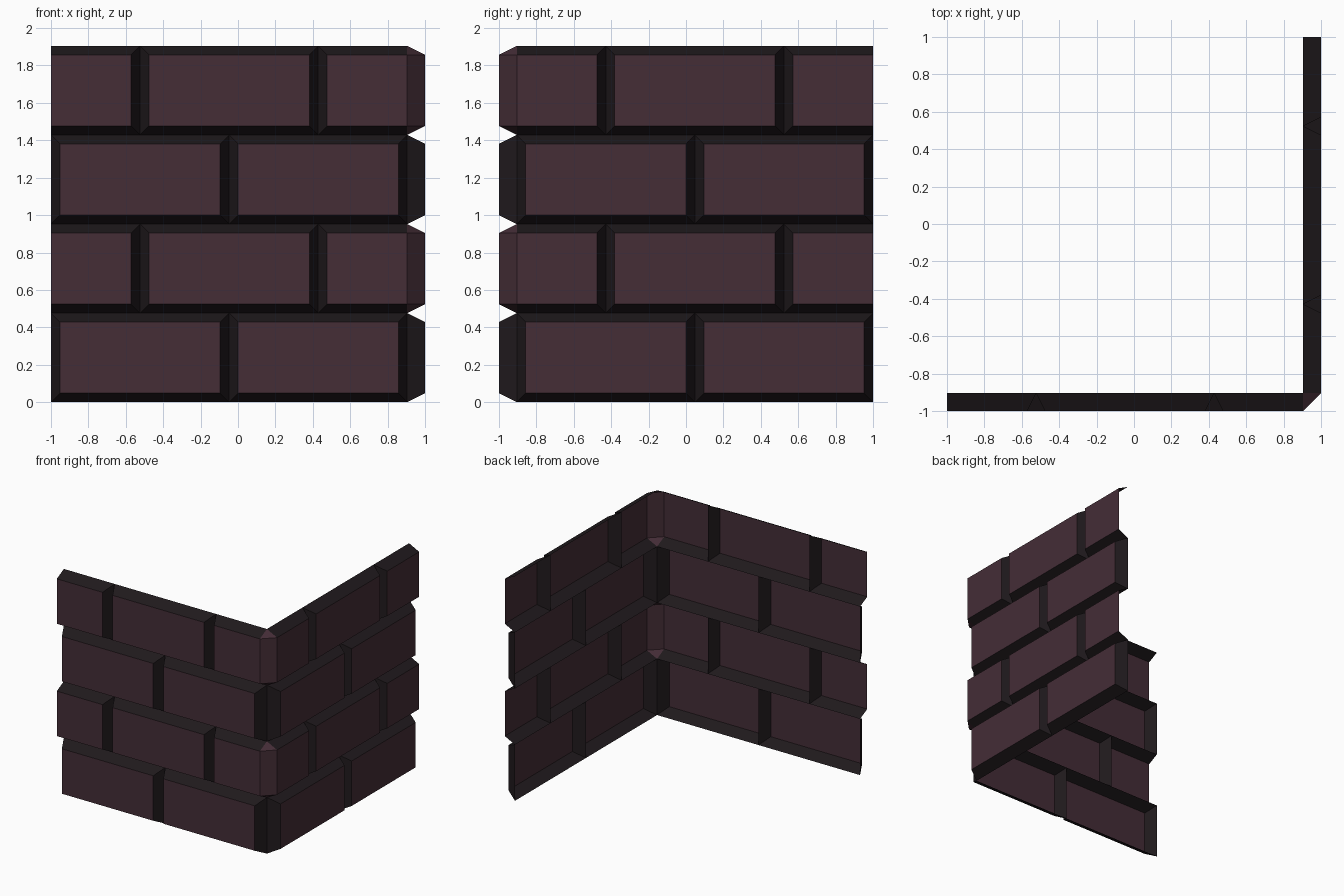
import bpy, bmesh

if "Cube" in bpy.data.objects:
    bpy.data.objects.remove(bpy.data.objects["Cube"])

L = 2 / 2.1        # brick length
H = L / 2          # course height
D = L / 10         # relief depth
B = L / 20         # bevel width
C = 1 - D          # inner corner is at (C, -C)


def material(name, rgb):
    m = bpy.data.materials.new(name)
    m.diffuse_color = (*rgb, 1)
    m.use_nodes = True
    m.node_tree.nodes["Principled BSDF"].inputs["Base Color"].default_value = m.diffuse_color
    return m


BRICK = material("brick", (0.058, 0.026, 0.037))
MORTAR = material("mortar", (0.014, 0.010, 0.012))


# Wall coordinates: s runs away from the corner, d is relief outwards
def front_point(s, d, z):
    return (C - s, -C - d, z)


def side_point(s, d, z):
    return (C + d, -C + s, z)


def finish(name, bm):
    bmesh.ops.remove_doubles(bm, verts=bm.verts, dist=1e-5)
    me = bpy.data.meshes.new(name)
    me.materials.append(BRICK)
    me.materials.append(MORTAR)
    bm.to_mesh(me)
    bm.free()
    ob = bpy.data.objects.new(name, me)
    bpy.context.collection.objects.link(ob)


def add_face(bm, pts, mat, flip=False):
    f = bm.faces.new([bm.verts.new(p) for p in (reversed(pts) if flip else pts)])
    f.material_index = mat


def brick(bm, point, flip, s0, s1, z0, bevel0=True, bevel1=True):
    # open frustum: raised brick face and the sloped sides into the joints
    a, b = s0 + B * bevel0, s1 - B * bevel1
    z1 = z0 + H
    outer = [point(s0, 0, z0), point(s1, 0, z0), point(s1, 0, z1), point(s0, 0, z1)]
    inner = [point(a, D, z0 + B), point(b, D, z0 + B),
             point(b, D, z1 - B), point(a, D, z1 - B)]
    add_face(bm, inner, 0, flip)
    # bottom, far end, top, near end; unbevelled ends stay open
    for i, wanted in enumerate((True, bevel1, True, bevel0)):
        if wanted:
            j = (i + 1) % 4
            add_face(bm, [outer[i], outer[j], inner[j], inner[i]], 1, flip)


# Two walls in running bond
for name, point, flip in (("front_wall", front_point, True),
                          ("side_wall", side_point, False)):
    bm = bmesh.new()
    for row in range(4):
        z = row * H
        if row % 2 == 0:
            brick(bm, point, flip, 0, L, z)
            brick(bm, point, flip, L, 2 * L, z)
        else:
            brick(bm, point, flip, 0, L / 2, z, bevel0=False)
            brick(bm, point, flip, L / 2, 1.5 * L, z)
            brick(bm, point, flip, 1.5 * L, 2 * L, z, bevel1=False)
    finish(name, bm)

# Chamfered corner of the bricks that wrap round
bm = bmesh.new()
for row in (1, 3):
    z0, z1 = row * H, (row + 1) * H
    f0, f1 = front_point(0, D, z0 + B), front_point(0, D, z1 - B)
    s0, s1 = side_point(0, D, z0 + B), side_point(0, D, z1 - B)
    add_face(bm, [f0, s0, s1, f1], 0)
    add_face(bm, [f1, s1, front_point(0, 0, z1)], 0)
    add_face(bm, [s0, f0, front_point(0, 0, z0)], 0)
finish("corner_chamfers", bm)
